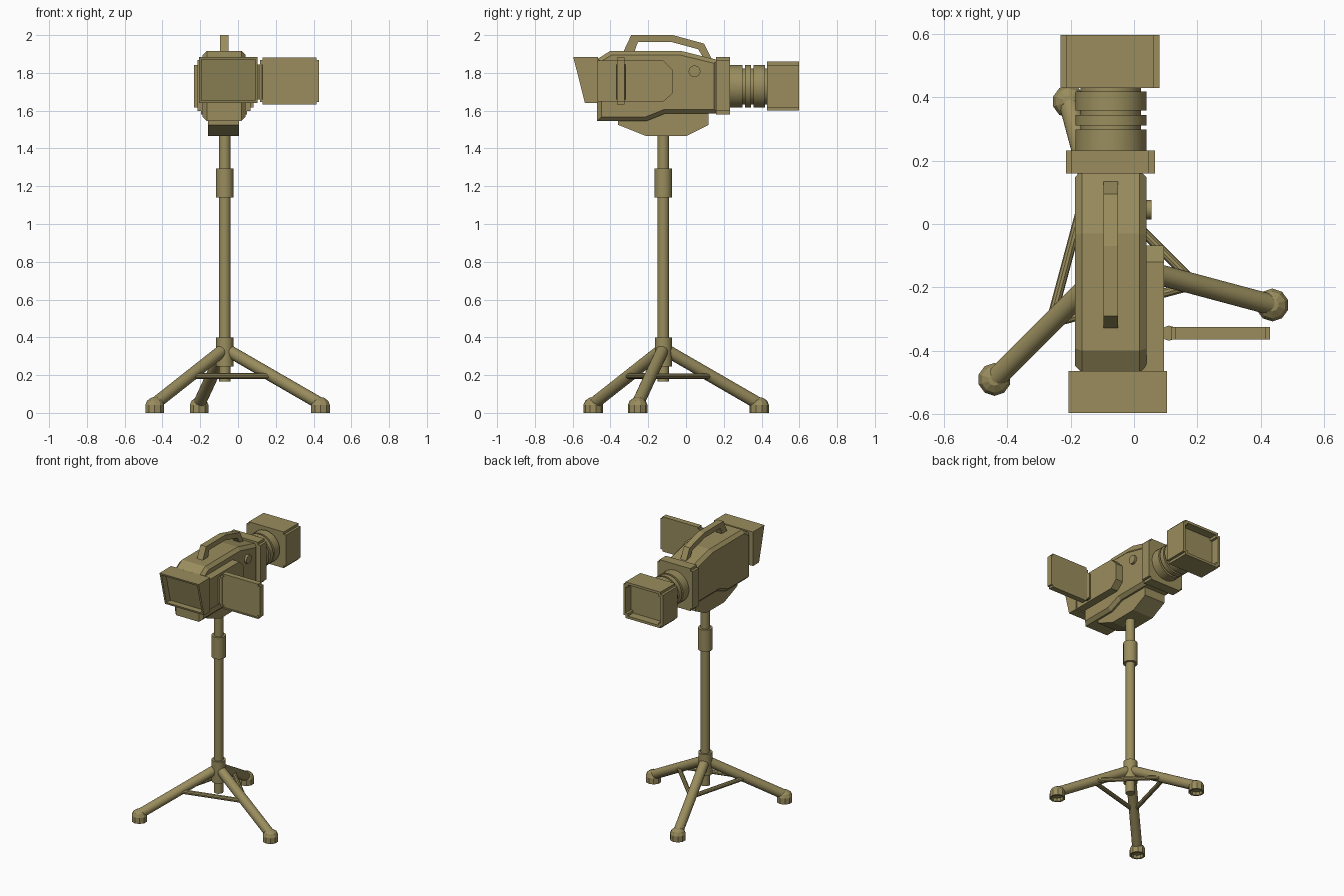
import bpy, bmesh, math
from mathutils import Vector

cube = bpy.data.objects.get("Cube")
if cube:
    bpy.data.objects.remove(cube, do_unlink=True)

olive = bpy.data.materials.new("olive")
olive.use_nodes = True
olive.diffuse_color = (0.32, 0.265, 0.11, 1)
olive.node_tree.nodes["Principled BSDF"].inputs["Base Color"].default_value = olive.diffuse_color

CX, PY = -0.073, -0.12      # camera centre line, tripod depth


def finish(bm, name, smooth=False):
    bmesh.ops.recalc_face_normals(bm, faces=bm.faces[:])
    me = bpy.data.meshes.new(name)
    bm.to_mesh(me)
    bm.free()
    me.materials.append(olive)
    ob = bpy.data.objects.new(name, me)
    bpy.context.collection.objects.link(ob)
    if smooth:
        bpy.ops.object.select_all(action='DESELECT')
        ob.select_set(True)
        bpy.context.view_layer.objects.active = ob
        bpy.ops.object.shade_smooth_by_angle(angle=math.radians(35))
    return ob


def lathe(name, profile, start, direction, n=20, smooth=True):
    """Revolve (radius, height) points around an axis."""
    bm = bmesh.new()
    turn = Vector((0, 0, 1)).rotation_difference(Vector(direction))
    rings = []
    for r, h in profile:
        ring = []
        for i in range(n):
            a = math.tau * (i + 0.5) / n
            p = Vector((r * math.cos(a), r * math.sin(a), h))
            ring.append(bm.verts.new(turn @ p + Vector(start)))
        rings.append(ring)
    for a, b in zip(rings, rings[1:]):
        for i in range(n):
            j = (i + 1) % n
            bm.faces.new((a[i], a[j], b[j], b[i]))
    bmesh.ops.remove_doubles(bm, verts=bm.verts[:], dist=1e-5)
    return finish(bm, name, smooth)


def rod(name, p, q, r, n=20):
    d = Vector(q) - Vector(p)
    return lathe(name, [(0, 0), (r, 0), (r, d.length), (0, d.length)], p, d, n)


def prism(name, profile, x0, x1, rim_bevel=0, corner_bevel=0, axis=0,
          recess=None):
    """Extrude a (y, z) profile along x.

    rim_bevel cuts the edges around both sides, corner_bevel the edges
    running along axis, recess = (face direction, rim, sink vector).
    """
    bm = bmesh.new()
    f = bm.faces.new([bm.verts.new((x0, y, z)) for y, z in profile])
    ext = bmesh.ops.extrude_face_region(bm, geom=[f])
    bmesh.ops.translate(bm, vec=(x1 - x0, 0, 0),
                        verts=[v for v in ext["geom"] if isinstance(v, bmesh.types.BMVert)])
    bmesh.ops.recalc_face_normals(bm, faces=bm.faces[:])

    def along(e, ax):
        d = (e.verts[0].co - e.verts[1].co).normalized()
        return abs(d[ax]) > 0.99
    if rim_bevel:
        es = [e for e in bm.edges if not along(e, 0)]
        bmesh.ops.bevel(bm, geom=es, offset=rim_bevel, segments=1, affect='EDGES')
    if corner_bevel:
        es = [e for e in bm.edges if along(e, axis)]
        bmesh.ops.bevel(bm, geom=es, offset=corner_bevel, segments=2, affect='EDGES')
    if recess:
        side, rim, sink = recess
        bm.normal_update()
        face = max(bm.faces, key=lambda g: g.normal.dot(Vector(side)))
        bmesh.ops.inset_region(bm, faces=[face], thickness=rim)
        r = bmesh.ops.extrude_face_region(bm, geom=[face])
        vs = [v for v in r["geom"] if isinstance(v, bmesh.types.BMVert)]
        bmesh.ops.translate(bm, vec=sink, verts=vs)
        bmesh.ops.delete(bm, geom=[face], context='FACES')
    return finish(bm, name)


def rect(y0, y1, z0, z1):
    return [(y0, z0), (y1, z0), (y1, z1), (y0, z1)]


# Tripod column
POLE = (-0.07, PY)
for name, z0, z1, r in (("column", 0.165, 1.50, 0.031),
                        ("column_hub", 0.245, 0.40, 0.046),
                        ("column_collar", 1.14, 1.295, 0.047)):
    rod(name, (*POLE, z0), (*POLE, z1), r)


# Tripod legs, feet and braces
def around(angle, r, z):
    a = math.radians(angle)
    return Vector((POLE[0] + r * math.cos(a), POLE[1] + r * math.sin(a), z))


FOOT = [(0, 0.02), (0.036, 0.02), (0.04, 0), (0.052, 0), (0.052, 0.042),
        (0.042, 0.065), (0.02, 0.08), (0, 0.082)]
for i, ang in enumerate((225, 345, 105)):
    rod(f"leg_{i + 1}", around(ang, 0.015, 0.332), around(ang, 0.515, 0.053), 0.033)
    lathe(f"foot_{i + 1}", FOOT, around(ang, 0.525, 0), (0, 0, 1), 10, False)
    rod(f"brace_{i + 1}", around(ang, 0.275, 0.195), around(ang + 120, 0.275, 0.195), 0.015, 10)

# Camera body and mounting base
prism("camera_body",
      [(-0.47, 1.545), (-0.21, 1.545), (-0.11, 1.585), (0.17, 1.585), (0.17, 1.868),
       (-0.03, 1.917), (-0.40, 1.917), (-0.47, 1.873)],
      -0.187, 0.04, rim_bevel=0.022)
prism("mounting_base",
      [(-0.36, 1.60), (-0.36, 1.525), (-0.21, 1.465), (0, 1.465), (0.12, 1.525), (0.12, 1.60)],
      -0.158, 0.005)

# Carrying handle
prism("handle",
      [(-0.335, 1.905), (-0.29, 2.0), (-0.07, 2.0), (0.095, 1.955), (0.14, 1.865),
       (0.10, 1.865), (0.065, 1.925), (-0.075, 1.963), (-0.255, 1.963), (-0.275, 1.905)],
      CX - 0.023, CX + 0.023)

# Side housing and round button
prism("side_housing",
      [(-0.47, 1.648), (-0.12, 1.648), (-0.068, 1.695), (-0.068, 1.812),
       (-0.12, 1.865), (-0.47, 1.865)], 0.02, 0.095)
rod("side_button", (0.03, 0.045, 1.808), (0.056, 0.045, 1.808), 0.031)

# Slanted eyepiece with recessed face
prism("eyepiece", [(-0.535, 1.64), (-0.465, 1.64), (-0.465, 1.885), (-0.597, 1.885)],
      -0.207, 0.104, recess=((0, -1, 0), 0.02, (0, 0.045, 0)))

# Fold-out screen on a hinge
rod("screen_hinge", (0.111, -0.345, 1.66), (0.111, -0.345, 1.845), 0.024, 10)
prism("screen", rect(-0.365, -0.326, 1.632, 1.882), 0.117, 0.43,
      corner_bevel=0.014, axis=1, recess=((0, -1, 0), 0.013, (0, 0.006, 0)))

# Lens mount, ringed barrel and hood
prism("lens_mount", rect(0.16, 0.232, 1.58, 1.885), -0.215, 0.066,
      corner_bevel=0.018, axis=1)
barrel = [(0, 0.21)]
for a, b in ((0.225, 0.298), (0.312, 0.345), (0.358, 0.418)):
    barrel += [(0.096, a), (0.113, a), (0.113, b), (0.096, b)]
barrel += [(0.096, 0.44), (0, 0.44)]
lathe("lens_barrel", barrel, (CX, 0, 1.728), (0, 1, 0), 32)
prism("lens_hood", rect(0.43, 0.597, 1.6, 1.86), -0.233, 0.081,
      corner_bevel=0.018, axis=1, recess=((0, 1, 0), 0.025, (0, -0.06, 0)))
